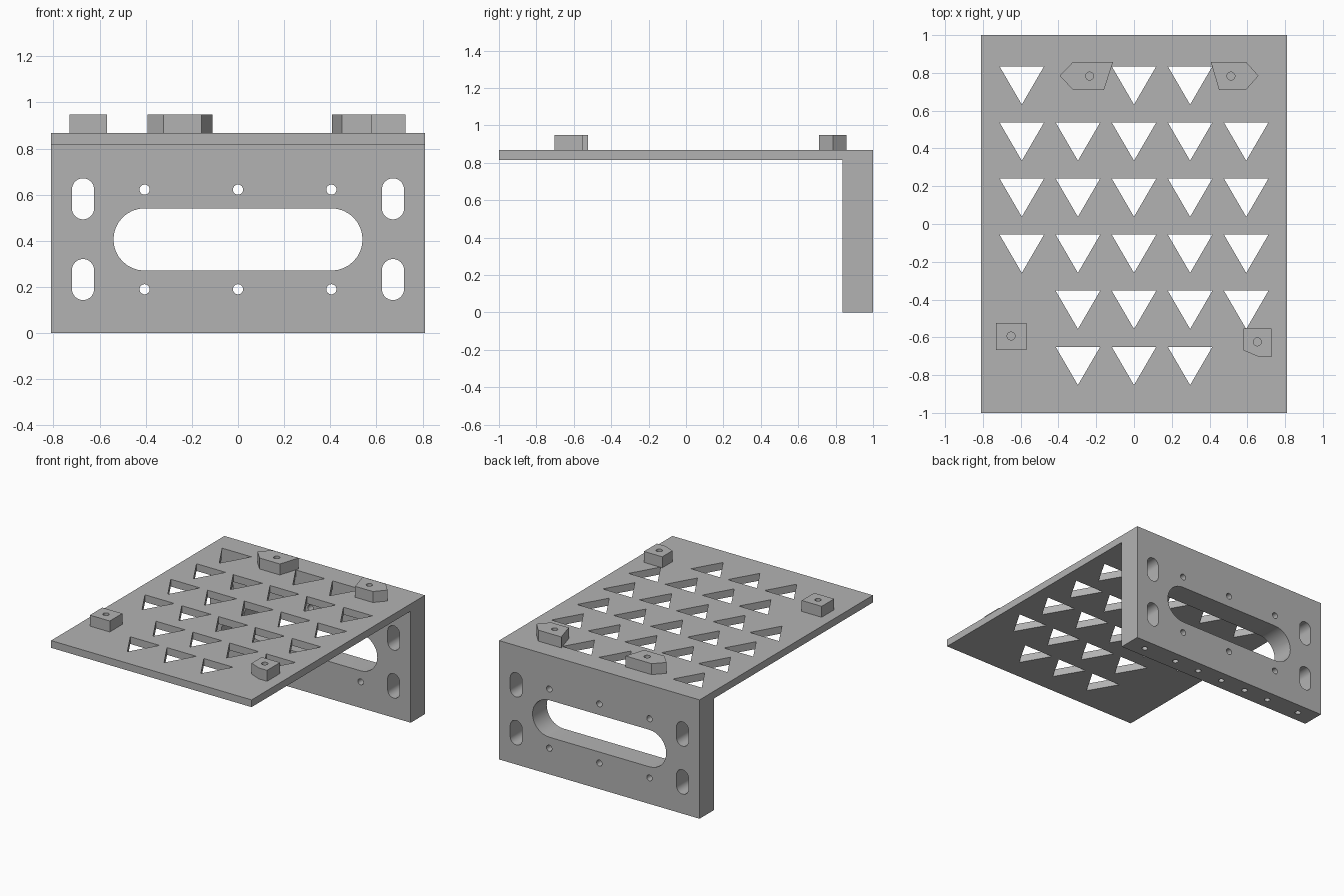
import bpy, bmesh
from math import sin, cos, pi
from mathutils import Vector

cube = bpy.data.objects.get("Cube")
if cube:
    bpy.data.objects.remove(cube, do_unlink=True)

grey = bpy.data.materials.new("matte grey")
grey.use_nodes = True
grey.diffuse_color = (0.45, 0.45, 0.45, 1)
grey.node_tree.nodes["Principled BSDF"].inputs["Base Color"].default_value = grey.diffuse_color

W, TOP, UNDER, WALL_Y, BOSS_TOP = 0.81, 0.868, 0.815, 0.836, 0.948
PITCH = 0.297

# Each plane maps profile (u, v) and depth d to a 3D point
FLAT = lambda u, v, d: Vector((u, v, d))
UPRIGHT = lambda u, v, d: Vector((u, d, v))
SIDE = lambda u, v, d: Vector((d, u, v))


def prism(bm, profile, plane, start, end):
    """Extrude a closed profile between two depths."""
    face = bm.faces.new([bm.verts.new(plane(u, v, start)) for u, v in profile])
    out = bmesh.ops.extrude_face_region(bm, geom=[face])
    moved = [g for g in out["geom"] if isinstance(g, bmesh.types.BMVert)]
    bmesh.ops.translate(bm, verts=moved, vec=plane(0, 0, end - start))


def slot(u, v, r, du=0, dv=0, n=32):
    """Circle at (u, v), stretched into a slot by du or dv each way."""
    pts = []
    base = 0 if dv else -pi / 2
    shift = [1, -1]
    for half in range(2):
        for i in range(n // 2 + (1 if du or dv else 0)):
            a = base + pi * half + 2 * pi * i / n
            pts.append((u + du * shift[half] + r * cos(a), v + dv * shift[half] + r * sin(a)))
    return pts


def make(name, bm):
    bmesh.ops.recalc_face_normals(bm, faces=bm.faces)
    mesh = bpy.data.meshes.new(name)
    bm.to_mesh(mesh)
    bm.free()
    mesh.materials.append(grey)
    obj = bpy.data.objects.new(name, mesh)
    bpy.context.collection.objects.link(obj)
    return obj


def cut(obj, cutter_bm):
    """Subtract the cutter, keep only the result."""
    cutter = make("cutter", cutter_bm)
    cutter.hide_render = True
    mod = obj.modifiers.new("cut", "BOOLEAN")
    mod.operation, mod.solver, mod.object = "DIFFERENCE", "EXACT", cutter
    bpy.context.view_layer.update()
    result = bpy.data.meshes.new_from_object(obj.evaluated_get(bpy.context.evaluated_depsgraph_get()))
    obj.modifiers.clear()
    obj.data = result
    bpy.data.objects.remove(cutter, do_unlink=True)
    bpy.ops.object.select_all(action="DESELECT")
    obj.select_set(True)
    bpy.context.view_layer.objects.active = obj
    bpy.ops.object.shade_smooth_by_angle()


# L-shaped bracket: thin shelf and thick rear wall
bm = bmesh.new()
prism(bm, [(-1, UNDER), (WALL_Y, UNDER), (WALL_Y, 0), (1, 0), (1, TOP), (-1, TOP)], SIDE, -W, W)
bracket = make("bracket", bm)

holes = bmesh.new()
# Triangular cutouts in the shelf, by row and column
rows = [(-2, 0, 1), range(-2, 3), range(-2, 3), range(-2, 3), range(-1, 3), range(-1, 2)]
for r, columns in enumerate(rows):
    y = 0.835 - PITCH * r
    for c in columns:
        x = PITCH * c
        prism(holes, [(x - 0.118, y), (x, y - 0.203), (x + 0.118, y)], FLAT, UNDER - 0.1, TOP + 0.1)

# Large slot, upright side slots and screw holes through the wall
wall_cuts = [slot(0, 0.406, 0.135, du=0.405)]
for x in (-0.672, 0.672):
    wall_cuts += [slot(x, z, 0.048, dv=0.041) for z in (0.232, 0.582)]
for x in (-0.405, 0, 0.405):
    wall_cuts += [slot(x, z, 0.022) for z in (0.19, 0.622)]
for profile in wall_cuts:
    prism(holes, profile, UPRIGHT, WALL_Y - 0.1, 1.1)

# Blind holes under the wall
for x in (-0.675, -0.405, -0.205, 0, 0.205, 0.405, 0.675):
    prism(holes, slot(x, 0.918, 0.02), FLAT, -0.05, 0.1)
cut(bracket, holes)

# Mounting bosses with blind screw holes
bosses = {
    "rear_right_boss": ([(-0.393, 0.785), (-0.323, 0.858), (-0.111, 0.858), (-0.159, 0.71), (-0.323, 0.71)],
                        (-0.235, 0.783)),
    "rear_left_boss": ([(0.407, 0.858), (0.593, 0.858), (0.659, 0.785), (0.593, 0.71), (0.45, 0.71)],
                       (0.513, 0.783)),
    "front_left_boss": ([(0.579, -0.553), (0.727, -0.553), (0.727, -0.703), (0.661, -0.703), (0.579, -0.669)],
                        (0.653, -0.624)),
    "front_right_boss": ([(-0.73, -0.523), (-0.569, -0.523), (-0.569, -0.667), (-0.73, -0.667)],
                         (-0.651, -0.593)),
}
for name, (outline, (hx, hy)) in bosses.items():
    bm = bmesh.new()
    prism(bm, outline, FLAT, TOP, BOSS_TOP)
    boss = make(name, bm)
    hole = bmesh.new()
    prism(hole, slot(hx, hy, 0.021), FLAT, TOP + 0.01, BOSS_TOP + 0.1)
    cut(boss, hole)
